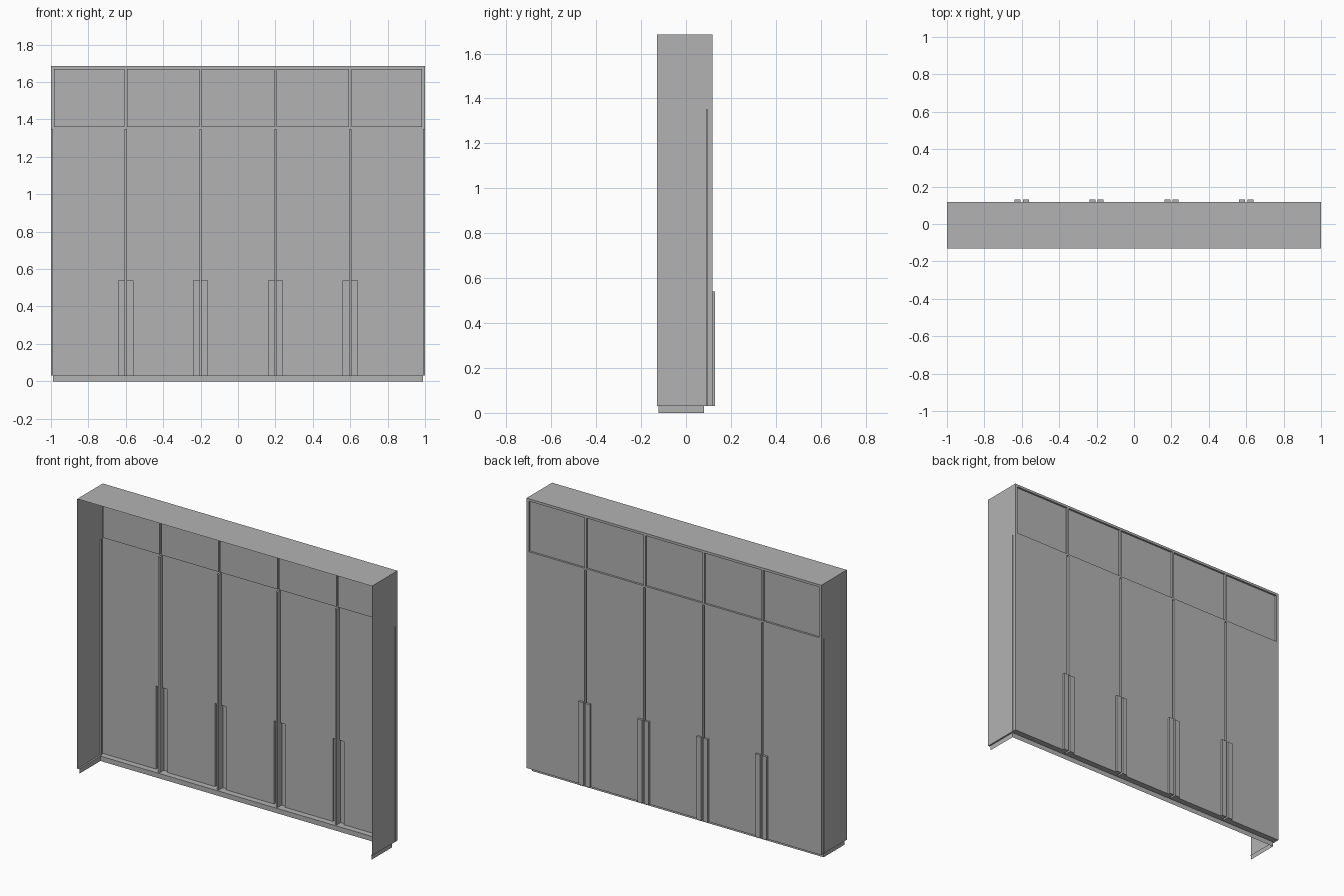
import bpy
import bmesh
from mathutils import Vector

cube = bpy.data.objects.get("Cube")
if cube:
    bpy.data.objects.remove(cube, do_unlink=True)

grey = bpy.data.materials.new("plain_grey")
grey.use_nodes = True
grey.diffuse_color = (0.45, 0.45, 0.45, 1)
grey.node_tree.nodes["Principled BSDF"].inputs["Base Color"].default_value = (0.45, 0.45, 0.45, 1)

# Main dimensions
W, TOP, FLOOR = 1.0, 1.685, 0.03
BACK, FACE = -0.13, 0.117
PLINTH_X, PLINTH_Y = 0.99, 0.08
SEAMS = (-0.6, -0.2, 0.2, 0.6)
GAP, GRIP = 0.006, 0.038


def sheet(name, quads, outward):
    """Join quads into one thin sheet whose first face points outward."""
    bm = bmesh.new()
    for quad in quads:
        bm.faces.new([bm.verts.new(p) for p in quad])
    bmesh.ops.remove_doubles(bm, verts=bm.verts, dist=0.0001)
    bmesh.ops.recalc_face_normals(bm, faces=bm.faces)
    bm.faces.ensure_lookup_table()
    bm.normal_update()
    if bm.faces[0].normal.dot(Vector(outward)) < 0:
        bmesh.ops.reverse_faces(bm, faces=bm.faces)
    bmesh.ops.dissolve_limit(bm, angle_limit=0.01, verts=bm.verts, edges=bm.edges)
    mesh = bpy.data.meshes.new(name)
    bm.to_mesh(mesh)
    bm.free()
    mesh.materials.append(grey)
    obj = bpy.data.objects.new(name, mesh)
    bpy.context.collection.objects.link(obj)
    return obj


def relief(us, zs, depth, place, rim):
    """Stepped panel: a flat face per cell and a wall at each change of depth."""
    def d(i, j):
        return depth((us[i] + us[i + 1]) / 2, (zs[j] + zs[j + 1]) / 2)
    faces, walls = [], []
    for i in range(len(us) - 1):
        for j in range(len(zs) - 1):
            a, b, lo, hi, here = us[i], us[i + 1], zs[j], zs[j + 1], d(i, j)
            faces.append([place(u, z, here) for u, z in ((a, lo), (b, lo), (b, hi), (a, hi))])
            below = d(i, j - 1) if j else rim
            if abs(below - here) > 0.0001:
                walls.append([place(a, lo, here), place(b, lo, here),
                              place(b, lo, below), place(a, lo, below)])
            left = d(i - 1, j) if i else here
            if abs(left - here) > 0.0001:
                walls.append([place(a, lo, here), place(a, hi, here),
                              place(a, hi, left), place(a, lo, left)])
    return faces + walls


# Doors with slots and grips below, recessed panels above
def door_depth(x, z):
    off = min(abs(x - s) for s in SEAMS)
    if z < 1.35:
        if off < GAP:
            return 0.09
        return 0.13 if off < GRIP and z < 0.54 else FACE
    in_panel = 1.36 < z < 1.67 and abs(x) < 0.985 and off > GAP
    return FACE - 0.012 if in_panel else FACE


columns = [-W, -0.985, 0.985, W]
for s in SEAMS:
    columns += [s - GRIP, s - GAP, s + GAP, s + GRIP]
sheet("door_front",
      relief(sorted(columns), [FLOOR, 0.54, 1.35, 1.36, 1.67, TOP], door_depth,
             lambda x, z, d: (x, d, z), PLINTH_Y), (0, 1, 0))


# Side panels with a thin groove behind the door edge
def side_depth(y, z):
    return PLINTH_X if 0.091 < y < 0.096 and z < 1.35 else W


for side, name in ((1, "left_side"), (-1, "right_side")):
    sheet(name,
          relief([BACK, 0.091, 0.096, FACE], [FLOOR, 1.35, TOP], side_depth,
                 lambda y, z, d: (side * d, y, z), PLINTH_X), (side, 0, 0))

# Top panel
sheet("top_panel", [[(-W, BACK, TOP), (W, BACK, TOP), (W, FACE, TOP), (-W, FACE, TOP)]], (0, 0, 1))

# Plinth, open on one long side
path = [(PLINTH_X, -0.122), (PLINTH_X, PLINTH_Y), (-PLINTH_X, PLINTH_Y), (-PLINTH_X, -0.122)]
sheet("plinth", [[(*p, 0), (*q, 0), (*q, FLOOR), (*p, FLOOR)] for p, q in zip(path, path[1:])],
      (1, 0, 0))
